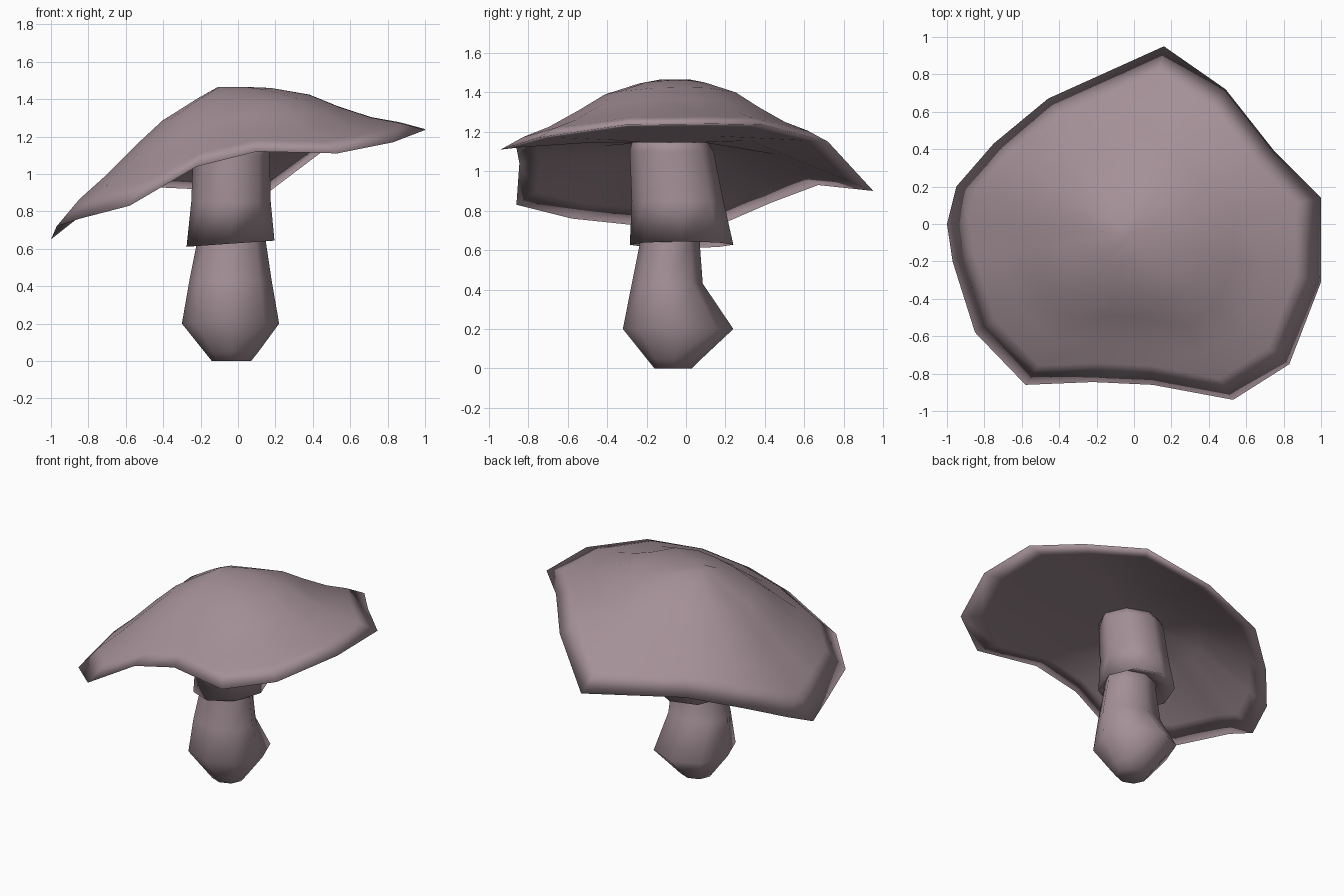
import bpy, bmesh, math
from mathutils import Vector

if "Cube" in bpy.data.objects:
    bpy.data.objects.remove(bpy.data.objects["Cube"])

mat = bpy.data.materials.new("dusty_mauve")
mat.diffuse_color = (0.37, 0.28, 0.31, 1)
mat.use_nodes = True
mat.node_tree.nodes["Principled BSDF"].inputs["Base Color"].default_value = mat.diffuse_color


def loft(name, rings, angle):
    """Skin a stack of equal-sized point rings and cap both ends."""
    bm = bmesh.new()
    loops = [[bm.verts.new(p) for p in ring] for ring in rings]
    n = len(rings[0])
    for a, b in zip(loops, loops[1:]):
        for i in range(n):
            j = (i + 1) % n
            bm.faces.new((a[i], a[j], b[j], b[i]))
    for loop in (loops[0], loops[-1]):
        c = sum((v.co for v in loop), Vector()) / n
        mid = bm.verts.new(c)
        for i in range(n):
            bm.faces.new((loop[i], loop[(i + 1) % n], mid))
    bmesh.ops.recalc_face_normals(bm, faces=bm.faces)
    mesh = bpy.data.meshes.new(name)
    bm.to_mesh(mesh)
    bm.free()
    mesh.materials.append(mat)
    obj = bpy.data.objects.new(name, mesh)
    bpy.context.collection.objects.link(obj)
    bpy.ops.object.select_all(action='DESELECT')
    obj.select_set(True)
    bpy.context.view_layer.objects.active = obj
    bpy.ops.object.shade_smooth_by_angle(angle=math.radians(angle))
    return obj


def oval(x0, x1, y0, y1, z, tilt=0, n=8):
    """Ring filling the given x and y range, optionally tilted along x."""
    cx, cy, rx, ry = (x0 + x1) / 2, (y0 + y1) / 2, (x1 - x0) / 2, (y1 - y0) / 2
    ring = []
    for i in range(n):
        x = cx + rx * math.cos(i * math.tau / n)
        ring.append((x, cy + ry * math.sin(i * math.tau / n), z + tilt * x))
    return ring


# cap: wavy, tilted rim drives every inner ring
rim = [(-1, 0, .65), (-.97, -.2, .72), (-.85, -.58, .76), (-.58, -.86, .83),
       (-.22, -.845, 1.04), (.1, -.86, 1.12), (.53, -.94, 1.11),
       (.83, -.75, 1.17), (1, -.31, 1.235), (1, .14, 1.24), (.75, .39, 1.235),
       (.49, .72, 1.15), (.16, .95, .90), (-.46, .67, .93),
       (-.75, .43, .84), (-.95, .2, .74)]
CX, CY = -.03, -.06


def cap_ring(f, height):
    return [(CX + (x - CX) * f, CY + (y - CY) * f, height(z)) for x, y, z in rim]


def slope(base, gain):
    """Height that rises with the rim, by a share of the rim's own rise."""
    return lambda z: base + (z - .65) * gain


loft("mushroom_cap", [
    cap_ring(.2, lambda z: 1.145),
    cap_ring(.5, slope(1.02, .27)),
    cap_ring(.87, slope(.75, .81)),
    rim,
    cap_ring(.87, slope(.81, .79)),
    cap_ring(.72, slope(.95, .60)),
    cap_ring(.55, slope(1.125, .40)),
    cap_ring(.4, slope(1.265, .27)),
    cap_ring(.2, slope(1.395, .11)),
    cap_ring(.08, lambda z: 1.465),
], 180)

# skirt around the upper stem, flaring and hollow at its lower edge
loft("stem_skirt", [
    oval(-.20, .14, -.22, .08, .70),
    oval(-.275, .195, -.285, .24, .63, .07),
    oval(-.25, .175, -.275, .19, .85),
    oval(-.24, .17, -.285, .14, 1.10),
    oval(-.24, .17, -.27, .10, 1.16),
], 180)

# lower stem with a swollen foot bulging to the back
loft("stem_base", [
    oval(-.14, .07, -.16, .03, 0),
    oval(-.18, .11, -.20, .08, .05),
    oval(-.30, .22, -.32, .24, .20),
    oval(-.26, .18, -.275, .085, .43),
    oval(-.22, .15, -.235, .07, .63),
    oval(-.21, .14, -.23, .07, .75),
], 180)
